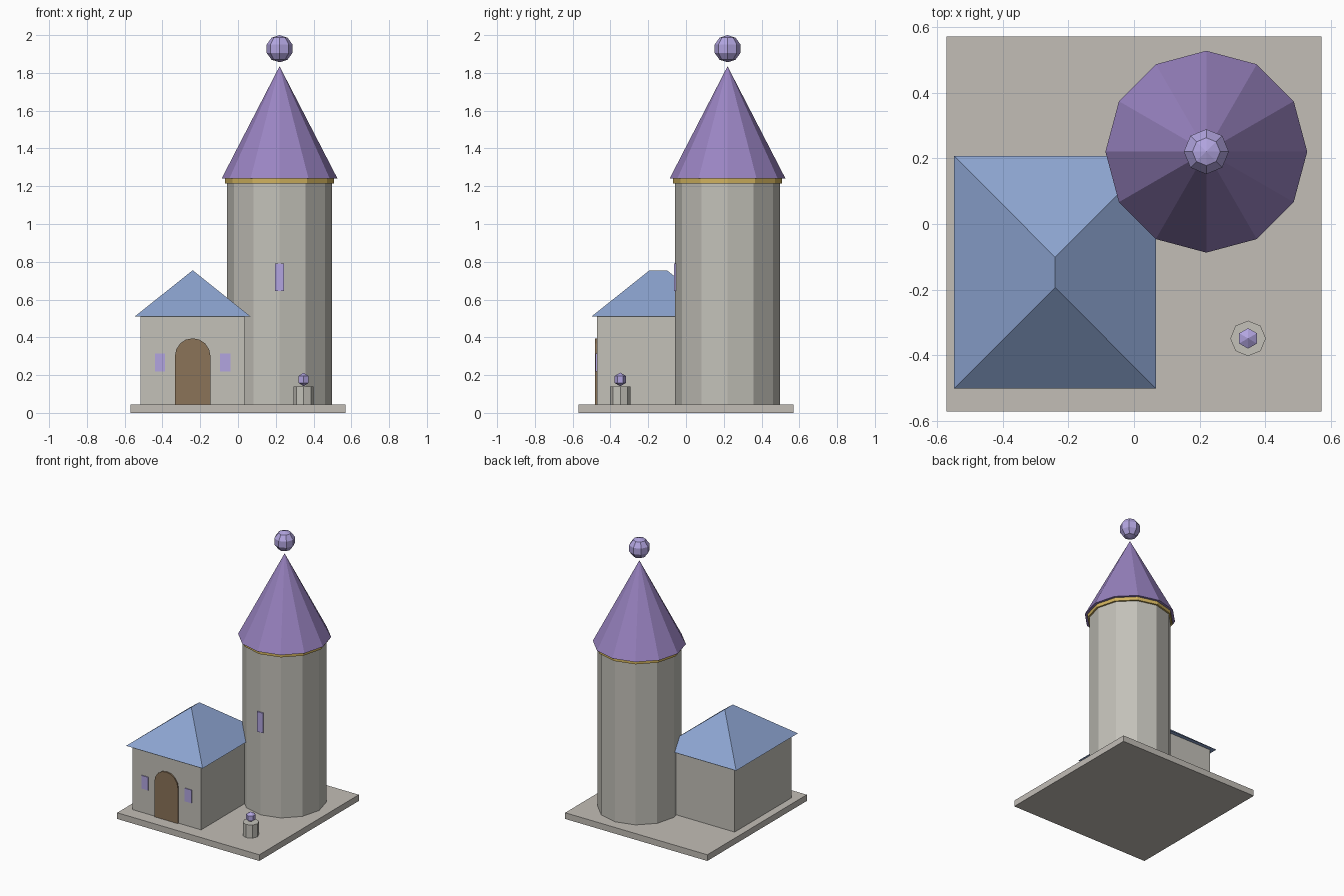
import bpy, bmesh, math

if "Cube" in bpy.data.objects:
    bpy.data.objects.remove(bpy.data.objects["Cube"])


def mat(name, r, g, b):
    lin = lambda c: ((c / 255 + 0.055) / 1.055) ** 2.4
    m = bpy.data.materials.new(name)
    m.diffuse_color = (lin(r), lin(g), lin(b), 1)
    m.use_nodes = True
    m.node_tree.nodes["Principled BSDF"].inputs["Base Color"].default_value = m.diffuse_color
    return m


STONE = mat("stone_grey", 195, 193, 185)
PAVING = mat("paving_grey", 194, 189, 182)
BLUE = mat("slate_blue", 140, 164, 208)
PURPLE = mat("roof_purple", 154, 132, 194)
GOLD = mat("gold", 208, 178, 94)
WOOD = mat("door_brown", 139, 115, 88)
GLOW = mat("lavender_glow", 178, 165, 224)


def finish(name, bm, material):
    bmesh.ops.recalc_face_normals(bm, faces=bm.faces)
    me = bpy.data.meshes.new(name)
    bm.to_mesh(me)
    bm.free()
    me.materials.append(material)
    ob = bpy.data.objects.new(name, me)
    bpy.context.collection.objects.link(ob)
    return ob


def box(name, material, x, y, z):
    bm = bmesh.new()
    bmesh.ops.create_cube(bm, size=1)
    for v in bm.verts:
        for i, (a, b) in enumerate((x, y, z)):
            v.co[i] = a if v.co[i] < 0 else b
    return finish(name, bm, material)


def prism(name, material, cx, cy, n, r0, r1, z0, z1):
    # n-sided column or cone with a corner on the +x axis
    bm = bmesh.new()
    ring = lambda r, z: [bm.verts.new((cx + r * math.cos(math.tau * i / n),
                                       cy + r * math.sin(math.tau * i / n), z)) for i in range(n)]
    lo = ring(r0, z0)
    bm.faces.new(lo)
    hi = ring(r1, z1) if r1 else [bm.verts.new((cx, cy, z1))]
    if r1:
        bm.faces.new(hi)
    for i in range(n):
        j = (i + 1) % n
        bm.faces.new((lo[i], lo[j], hi[j], hi[i]) if r1 else (lo[i], lo[j], hi[0]))
    return finish(name, bm, material)


def orb(name, material, x, y, z, r, segs, rings):
    bm = bmesh.new()
    bmesh.ops.create_uvsphere(bm, u_segments=segs, v_segments=rings, radius=r)
    bmesh.ops.translate(bm, verts=bm.verts, vec=(x, y, z))
    return finish(name, bm, material)


# Ground slab
box("base_slab", PAVING, (-0.57, 0.57), (-0.57, 0.57), (0, 0.045))

# Tower with trim ring, cone roof and floating orb
T = 0.22
prism("tower", STONE, T, T, 12, 0.277, 0.277, 0.045, 1.22)
prism("tower_trim", GOLD, T, T, 12, 0.289, 0.289, 1.215, 1.242)
prism("tower_roof", PURPLE, T, T, 12, 0.307, 0, 1.24, 1.835)
orb("floating_orb", GLOW, T, T, 1.928, 0.072, 8, 5)
box("tower_window", GLOW, (0.197, 0.243), (-0.063, -0.054), (0.645, 0.79))

# House body
HX, HY = -0.24, -0.147
box("house_walls", STONE, (HX - 0.275, HX + 0.275), (HY - 0.325, HY + 0.325), (0.045, 0.51))

# Hip roof with a short ridge
bm = bmesh.new()
eave = [bm.verts.new((HX + sx * 0.307, HY + sy * 0.354, 0.51))
        for sx, sy in ((-1, -1), (1, -1), (1, 1), (-1, 1))]
front, back = [bm.verts.new((HX, HY + s * 0.046, 0.755)) for s in (-1, 1)]
bm.faces.new(eave)
bm.faces.new((eave[0], eave[1], front))
bm.faces.new((eave[2], eave[3], back))
bm.faces.new((eave[1], eave[2], back, front))
bm.faces.new((eave[3], eave[0], front, back))
finish("house_roof", bm, BLUE)

# Arched door
WALL = HY - 0.325
outline = [(-0.094, 0.045), (0.094, 0.045)] + [
    (0.094 * math.cos(math.pi * i / 8), 0.301 + 0.094 * math.sin(math.pi * i / 8)) for i in range(9)]
bm = bmesh.new()
door = bm.faces.new([bm.verts.new((HX + x, WALL - 0.009, z)) for x, z in outline])
ext = bmesh.ops.extrude_face_region(bm, geom=[door], use_keep_orig=True)["geom"]
bmesh.ops.translate(bm, verts=[g for g in ext if isinstance(g, bmesh.types.BMVert)], vec=(0, 0.009, 0))
finish("door", bm, WOOD)

# House windows, either side of the door
for side, s in (("left", -1), ("right", 1)):
    c = HX + s * 0.173
    box(f"house_window_{side}", GLOW, (c - 0.027, c + 0.027), (WALL - 0.006, WALL + 0.002), (0.22, 0.315))

# Lantern post
prism("lantern_post", STONE, 0.347, -0.348, 8, 0.054, 0.054, 0.045, 0.14)
orb("lantern_orb", GLOW, 0.347, -0.348, 0.177, 0.036, 6, 3)
